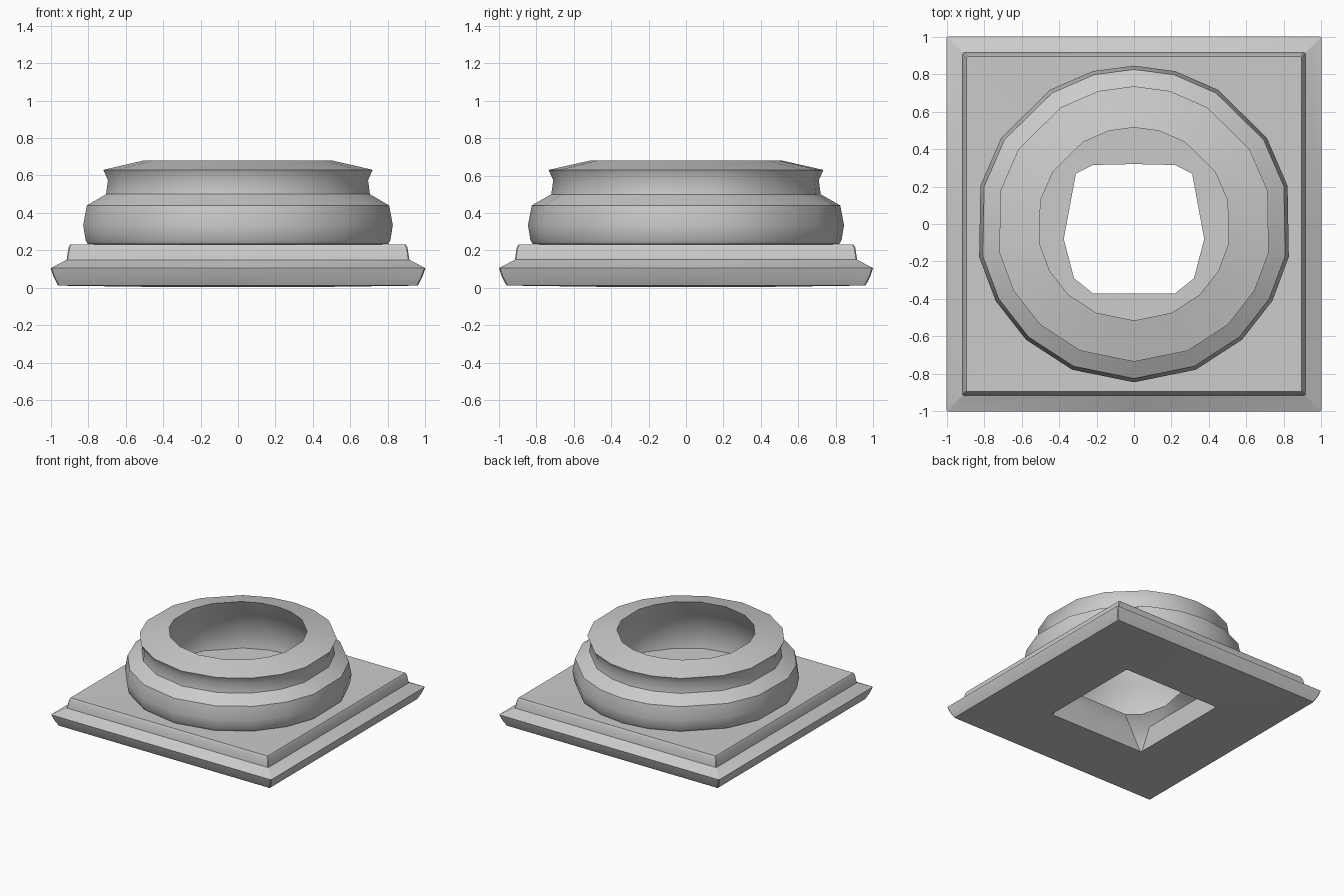
import bpy, bmesh
from math import sin, cos, radians

if "Cube" in bpy.data.objects:
    bpy.data.objects.remove(bpy.data.objects["Cube"])


def loft(name, rings, angle):
    """Join equal-length closed rings of points into a closed tube of faces."""
    bm = bmesh.new()
    loops = [[bm.verts.new(p) for p in ring] for ring in rings]
    n = len(loops[0])
    for a, b in zip(loops, loops[1:] + loops[:1]):
        for i in range(n):
            j = (i + 1) % n
            bm.faces.new((a[i], a[j], b[j], b[i]))
    bmesh.ops.recalc_face_normals(bm, faces=bm.faces)
    mesh = bpy.data.meshes.new(name)
    bm.to_mesh(mesh)
    bm.free()
    obj = bpy.data.objects.new(name, mesh)
    bpy.context.collection.objects.link(obj)
    bpy.ops.object.select_all(action='DESELECT')
    obj.select_set(True)
    bpy.context.view_layer.objects.active = obj
    bpy.ops.object.shade_smooth_by_angle(angle=radians(angle))
    return obj


def mirrored(half, z):
    """Right half outline (front to back) mirrored into a full ring."""
    return [(x, y, z) for x, y in half] + [(-x, y, z) for x, y in half[-2:0:-1]]


def square(h, c, z):
    k = h - c
    return mirrored([(0, -h), (k, -h), (h, -k), (h, 0), (h, k), (k, h), (0, h)], z)


# Square plinth: moulded outside, opening narrowing upwards inside
hole = [(0, -.37), (.22, -.37), (.32, -.29), (.375, -.08),
        (.31, .27), (.22, .315), (0, .32)]
loft("plinth", [
    square(.44, .01, .005),
    square(.96, .006, .012),
    square(.985, .006, .06),
    square(1.0, .006, .105),
    square(.915, .006, .15),
    square(.905, .006, .215),
    square(.895, .006, .232),
    mirrored(hole, .222),
    square(.42, .10, .16),
], 32)

# Round hollow moulding: unevenly faceted around, undercut inside the lip
angles = [-90, -67, -47, -29, -12, 14, 33, 58, 75, 90]
profile = [(.82, .235), (.832, .255), (.845, .335), (.825, .44), (.72, .50),
           (.71, .575), (.735, .63), (.515, .68),
           (.575, .55), (.69, .36), (.67, .225)]
loft("round_moulding", [
    mirrored([(r * cos(radians(a)) if abs(a) < 90 else 0, r * sin(radians(a)))
              for a in angles], z)
    for r, z in profile
], 40)
